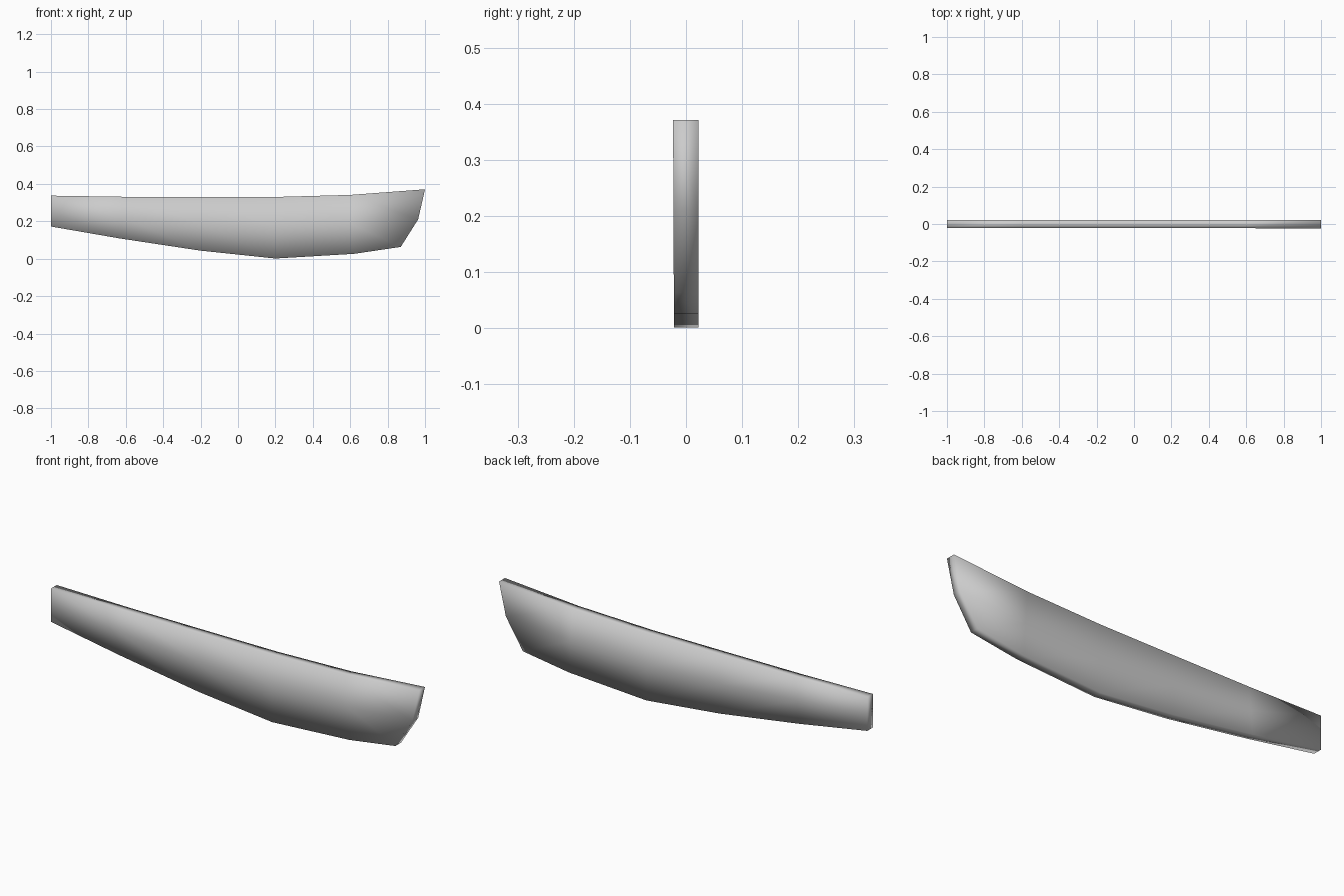
import bpy, bmesh

if "Cube" in bpy.data.objects:
    bpy.data.objects.remove(bpy.data.objects["Cube"])

# Side profile columns, left to right: (top x, top z), (mid x, mid z), (bottom x, bottom z)
columns = [
    ((-1.00, 0.337), (-1.00, 0.254), (-1.00, 0.172)),
    ((-0.61, 0.331), (-0.62, 0.219), (-0.63, 0.108)),
    ((-0.20, 0.330), (-0.20, 0.187), (-0.20, 0.043)),
    ((0.20, 0.330), (0.20, 0.166), (0.20, 0.001)),
    ((0.60, 0.341), (0.61, 0.184), (0.62, 0.026)),
    ((1.00, 0.371), (0.963, 0.210), (0.87, 0.063)),
]


def front_y(x, z):
    # Front side leans very slightly outwards towards the top right
    return -0.0205 - 0.0015 * z / 0.37 - 0.0005 * (x + 1)


bm = bmesh.new()

# Front and back sides as matching grids
front = [[bm.verts.new((x, front_y(x, z), z)) for x, z in c] for c in columns]
back = [[bm.verts.new((x, 0.0215 + 0.0005 * (x + 1), z)) for x, z in c] for c in columns]
for grid in (front, back):
    for a, b in zip(grid, grid[1:]):
        for r in range(2):
            bm.faces.new((a[r], a[r + 1], b[r + 1], b[r]))


# Closed rim around the outline
def outline(grid):
    return ([c[0] for c in grid] + [grid[-1][1]]
            + [c[2] for c in reversed(grid)] + [grid[0][1]])


f, k = outline(front), outline(back)
for i in range(len(f)):
    j = (i + 1) % len(f)
    bm.faces.new((f[i], f[j], k[j], k[i]))

bmesh.ops.recalc_face_normals(bm, faces=bm.faces)
for face in bm.faces:
    face.smooth = True

mesh = bpy.data.meshes.new("curved_panel")
bm.to_mesh(mesh)
bm.free()
panel = bpy.data.objects.new("curved_panel", mesh)
bpy.context.collection.objects.link(panel)
